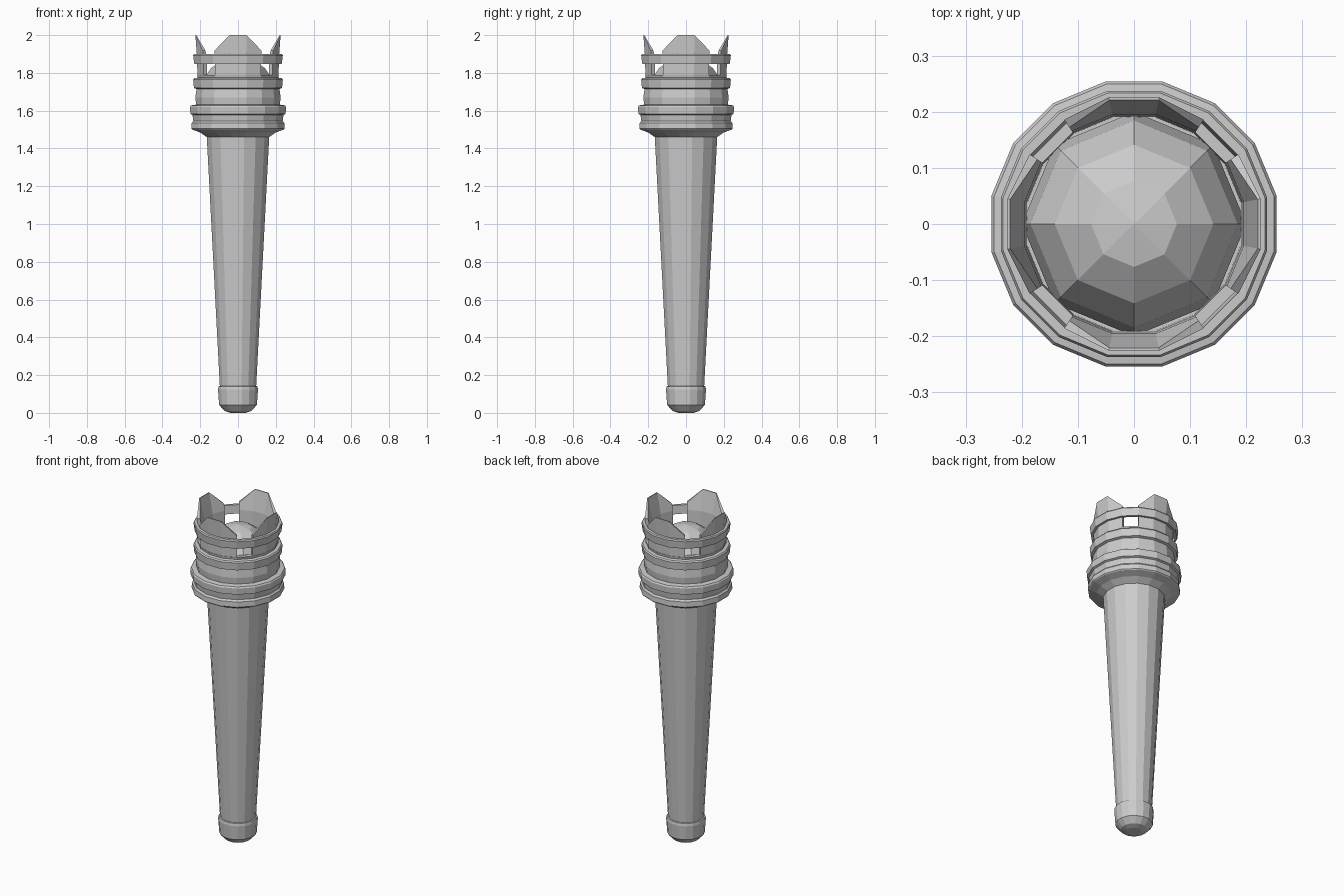
import bpy, bmesh
from math import sin, cos, pi

if "Cube" in bpy.data.objects:
    bpy.data.objects.remove(bpy.data.objects["Cube"])

N = 16
STEP = 2 * pi / N


def finish(name, bm):
    bmesh.ops.remove_doubles(bm, verts=bm.verts, dist=1e-5)
    bmesh.ops.recalc_face_normals(bm, faces=bm.faces)
    me = bpy.data.meshes.new(name)
    bm.to_mesh(me)
    bm.free()
    ob = bpy.data.objects.new(name, me)
    bpy.context.collection.objects.link(ob)
    return ob


def point(r, angle, z):
    return (r * cos(angle), r * sin(angle), z)


def lathe(name, profile, closed=False):
    """Revolve (radius, z) points into a flat-faced 16-sided solid."""
    bm = bmesh.new()
    rings = [[bm.verts.new(point(r, (i + 0.5) * STEP, z)) for i in range(N)]
             for r, z in profile]
    pairs = list(zip(rings, rings[1:]))
    if closed:
        pairs.append((rings[-1], rings[0]))
    else:
        bm.faces.new(rings[0])
        bm.faces.new(rings[-1])
    for a, b in pairs:
        for i in range(N):
            j = (i + 1) % N
            bm.faces.new((a[i], a[j], b[j], b[i]))
    return finish(name, bm)


# Tapered handle and its rounded end cap
lathe("handle", [(0.097, 0.12), (0.169, 1.47)])
lathe("end_cap", [(0.04, 0.0), (0.072, 0.01), (0.102, 0.042),
                  (0.108, 0.125), (0.105, 0.14), (0.095, 0.143)])

# Stepped collar, hollow at the top to form the cup
lathe("collar", [
    (0.168, 1.46), (0.205, 1.485), (0.248, 1.50), (0.252, 1.505),
    (0.250, 1.535), (0.241, 1.545), (0.246, 1.578), (0.257, 1.583),
    (0.259, 1.62), (0.254, 1.628), (0.226, 1.632), (0.230, 1.67),
    (0.224, 1.715), (0.238, 1.72), (0.242, 1.765), (0.236, 1.772),
    (0.217, 1.775), (0.221, 1.79), (0.196, 1.79), (0.194, 1.66)])

# Upper hoop that bridges the gaps between the petals
lathe("upper_hoop", [(0.216, 1.85), (0.236, 1.848), (0.242, 1.893),
                     (0.238, 1.90), (0.222, 1.90)], closed=True)

# Four pointed petals, each three facets wide
for k, side in enumerate(("right", "back", "left", "front")):
    bm = bmesh.new()
    columns = []
    for offset, top in ((-1.5, 1.918), (-0.5, 2.0), (0.5, 2.0), (1.5, 1.918)):
        t = (top - 1.88) / 0.12
        section = [(0.219, 1.78), (0.221, 1.88), (0.221 + 0.009 * t, top),
                   (0.199 + 0.026 * t, top), (0.199, 1.88), (0.196, 1.78)]
        angle = k * pi / 2 + offset * STEP
        columns.append([bm.verts.new(point(r, angle, z)) for r, z in section])
    for a, b in zip(columns, columns[1:]):
        for i in range(6):
            j = (i + 1) % 6
            bm.faces.new((a[i], a[j], b[j], b[i]))
    bm.faces.new(columns[0])
    bm.faces.new(columns[-1])
    finish("petal_" + side, bm)

# Faceted ball sitting in the cup
bpy.ops.mesh.primitive_uv_sphere_add(segments=8, ring_count=8, radius=0.2,
                                     location=(0, 0, 1.685))
bpy.context.object.name = "ball"
